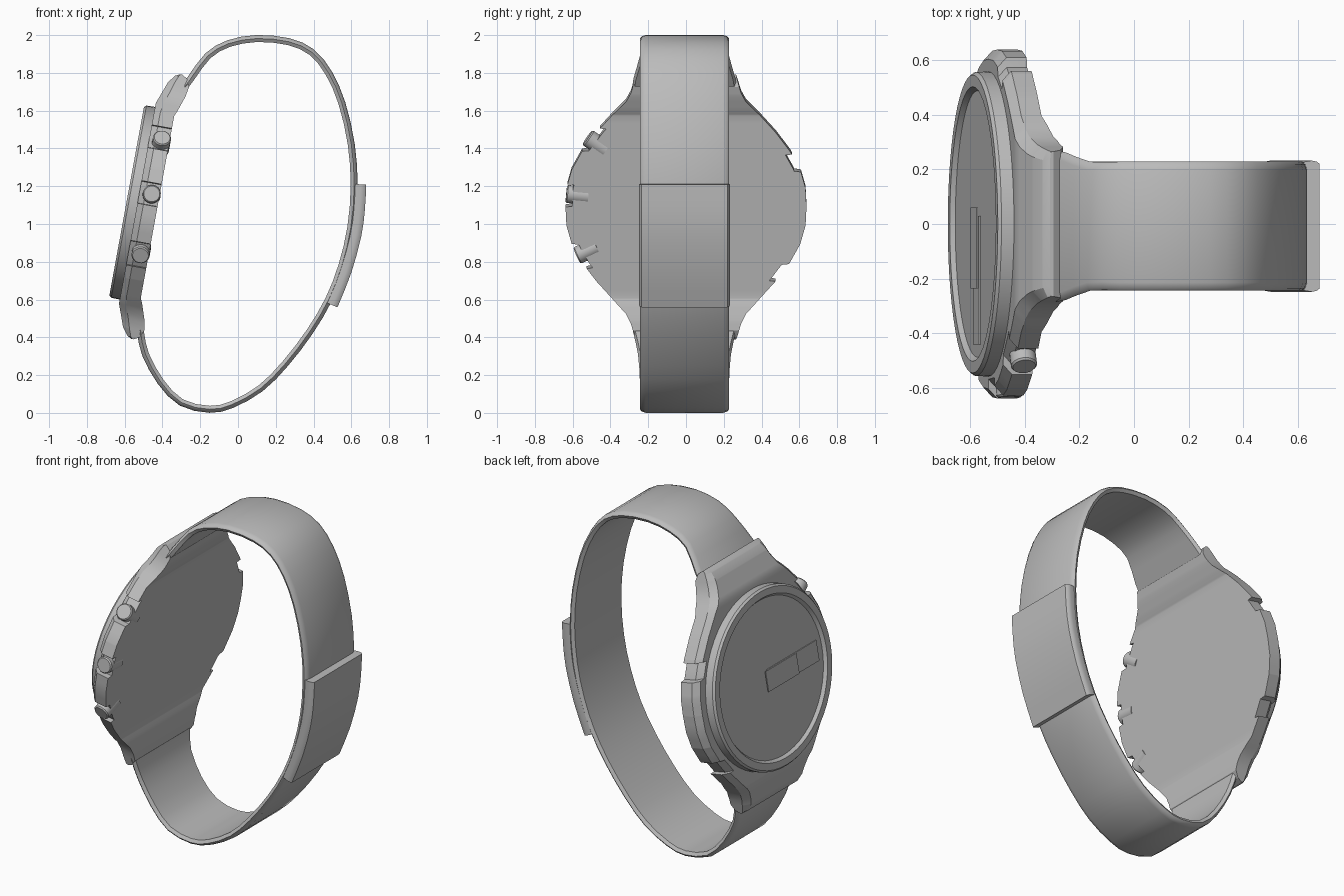
import bpy, bmesh, math
from mathutils import Matrix, Vector

if "Cube" in bpy.data.objects:
    bpy.data.objects.remove(bpy.data.objects["Cube"])

grey = bpy.data.materials.new("plain grey")
grey.diffuse_color = (0.5, 0.5, 0.5, 1)
grey.use_nodes = True
grey.node_tree.nodes["Principled BSDF"].inputs["Base Color"].default_value = grey.diffuse_color

# Tilted watch-head frame: local x = -y world, local y = up the dial, local z = out of the dial
TILT = math.radians(10.4)
s, c = math.sin(TILT), math.cos(TILT)
HEAD = Matrix(((0, s, -c, -0.5325), (-1, 0, 0, 0), (0, c, s, 1.11), (0, 0, 0, 1)))


def make(name, rings, matrix=None, caps=True, angle=30):
    """Skin a list of closed rings of points into one mesh object."""
    bm = bmesh.new()
    loops = [[bm.verts.new(p) for p in ring] for ring in rings]
    n = len(loops[0])
    for a, b in zip(loops, loops[1:]):
        for i in range(n):
            j = (i + 1) % n
            bm.faces.new((a[i], a[j], b[j], b[i]))
    if caps:
        bm.faces.new(loops[0])
        bm.faces.new(loops[-1])
    bmesh.ops.recalc_face_normals(bm, faces=bm.faces)
    mesh = bpy.data.meshes.new(name)
    bm.to_mesh(mesh)
    bm.free()
    if matrix:
        mesh.transform(matrix)
    mesh.materials.append(grey)
    obj = bpy.data.objects.new(name, mesh)
    bpy.context.collection.objects.link(obj)
    bpy.ops.object.select_all(action='DESELECT')
    obj.select_set(True)
    bpy.context.view_layer.objects.active = obj
    bpy.ops.object.shade_smooth_by_angle(angle=math.radians(angle))
    return obj


def lerp(table, u):
    for (a, va), (b, vb) in zip(table, table[1:]):
        if u <= b:
            return va + (vb - va) * (u - a) / (b - a)
    return table[-1][1]


# Case with lugs, notched along both sides
WIDTH = [(0, .638), (.1, .633), (.2, .605), (.3, .55), (.4, .475), (.5, .385),
         (.57, .318), (.62, .292), (.712, .265)]
FRONT = [(0, 0), (.54, 0), (.66, -.044), (.70, -.075), (.712, -.098)]
BACK = [(0, -.108), (.49, -.108), (.52, -.121), (.6, -.148), (.655, -.158), (.695, -.14), (.712, -.112)]
CROWN_NOTCHES = [(.30, .42), (.0, .12), (-.33, -.2)]
FAR_NOTCHES = [(.19, .28), (-.40, -.31)]
stations = {sign * u for table in (WIDTH, FRONT, BACK) for u, _ in table for sign in (1, -1)}
stations |= {0.05, -0.05, .15, -.15, .25, -.25, .35, -.35, .45, -.45}
for lo, hi in CROWN_NOTCHES + FAR_NOTCHES:
    stations |= {lo - .002, lo + .002, hi - .002, hi + .002}


def side_width(u, notches):
    return lerp(WIDTH, abs(u)) - (.035 if any(lo < u < hi for lo, hi in notches) else 0)


rings = []
for u in sorted(stations):
    f, b = lerp(FRONT, abs(u)), lerp(BACK, abs(u))
    r, l = side_width(u, CROWN_NOTCHES), side_width(u, FAR_NOTCHES)
    k = f - .3 * (f - b)
    rings.append([(r, u, b), (r, u, k), (r - .035, u, f), (-l + .035, u, f), (-l, u, k), (-l, u, b)])
make("watch_case", rings, HEAD, angle=25)


def ellipse(r, v, n=56):
    t = [2 * math.pi * i / n for i in range(n)]
    return [(r * math.cos(a), r * .93 * math.sin(a), v) for a in t]


# Bezel ring and recessed dial
make("bezel", [ellipse(r, v) for r, v in
               ((.558, -.02), (.556, .046), (.545, .058), (.502, .058), (.486, .038), (.486, .02))],
     HEAD, caps=False)
make("dial", [ellipse(.495, .02), ellipse(.495, .04)], HEAD)


# Hands, both pointing to the crown side
def hand(name, x0, x1, v):
    corners = ((x0, -.06), (x1, -.06), (x1, .06), (x0, .06))
    make(name, [[(x, y, z) for x, y in corners] for z in (v - .006, v)], HEAD)


hand("minute_hand", -.03, .44, .046)
hand("hour_hand", -.06, .235, .056)

# Three push buttons on the crown side, pointing outward from the dial centre
for name, u in (("upper_button", .362), ("crown", .062), ("lower_button", -.267)):
    out = Vector((math.sqrt(.63 ** 2 - u * u), u, 0)).normalized()
    across = Vector((-out.y, out.x, 0))
    rings = []
    for d, rad in ((.52, .048), (.63, .048), (.637, .042)):
        rings.append([out * d + across * (rad * math.cos(math.pi * i / 10))
                      + Vector((0, 0, -.066 + rad * math.sin(math.pi * i / 10))) for i in range(20)])
    make(name, rings, HEAD)


def smooth_path(pts, steps):
    """Catmull-Rom through (x, z, half width) points."""
    p = [Vector(q) for q in pts]
    p = [2 * p[0] - p[1]] + p + [2 * p[-1] - p[-2]]
    res = []
    for i in range(1, len(p) - 2):
        a, b, d, e = p[i - 1:i + 3]
        for k in range(steps):
            t = k / steps
            res.append(.5 * (2 * b + (d - a) * t + (2 * a - 5 * b + 4 * d - e) * t * t
                             + (3 * b - a - 3 * d + e) * t ** 3))
    return res + [p[-2]]


def ribbon(name, pts, thick, bevel, steps=2):
    path = smooth_path(pts, steps)
    rings = []
    for i, q in enumerate(path):
        d = path[min(i + 1, len(path) - 1)] - path[max(i - 1, 0)]
        n = Vector((-d.y, d.x)).normalized()
        w, h = q.z, thick / 2
        section = ((w - bevel, h), (w - bevel * .3, h * .6), (w, 0), (w - bevel * .4, -h),
                   (-w + bevel * .4, -h), (-w, 0), (-w + bevel * .3, h * .6), (-w + bevel, h))
        rings.append([(q.x + n.x * o, y - .008, q.y + n.y * o) for y, o in section])
    make(name, rings, angle=40)


# Strap loop from the upper lug round to the lower lug, flared where it meets the case
W = .236
ribbon("strap", [
    (-.31, 1.69, .28), (-.25, 1.77, .27), (-.16, 1.89, W), (-.05, 1.955, W), (.10, 1.982, W),
    (.27, 1.965, W), (.39, 1.91, W), (.48, 1.80, W), (.55, 1.64, W), (.60, 1.42, W),
    (.615, 1.20, W), (.597, .98, W), (.55, .78, W), (.48, .60, W), (.38, .43, W), (.25, .26, W),
    (.12, .13, W), (-.03, .045, W), (-.15, .019, W), (-.30, .055, W), (-.41, .165, W),
    (-.49, .31, .246), (-.515, .42, .27), (-.53, .5, .285)], .037, .03)

# Folding clasp plate over the strap
ribbon("clasp", [(.65, 1.21, .24), (.643, 1.08, .24), (.624, .94, .24), (.572, .75, .24),
                 (.50, .57, .24)], .058, .012)
